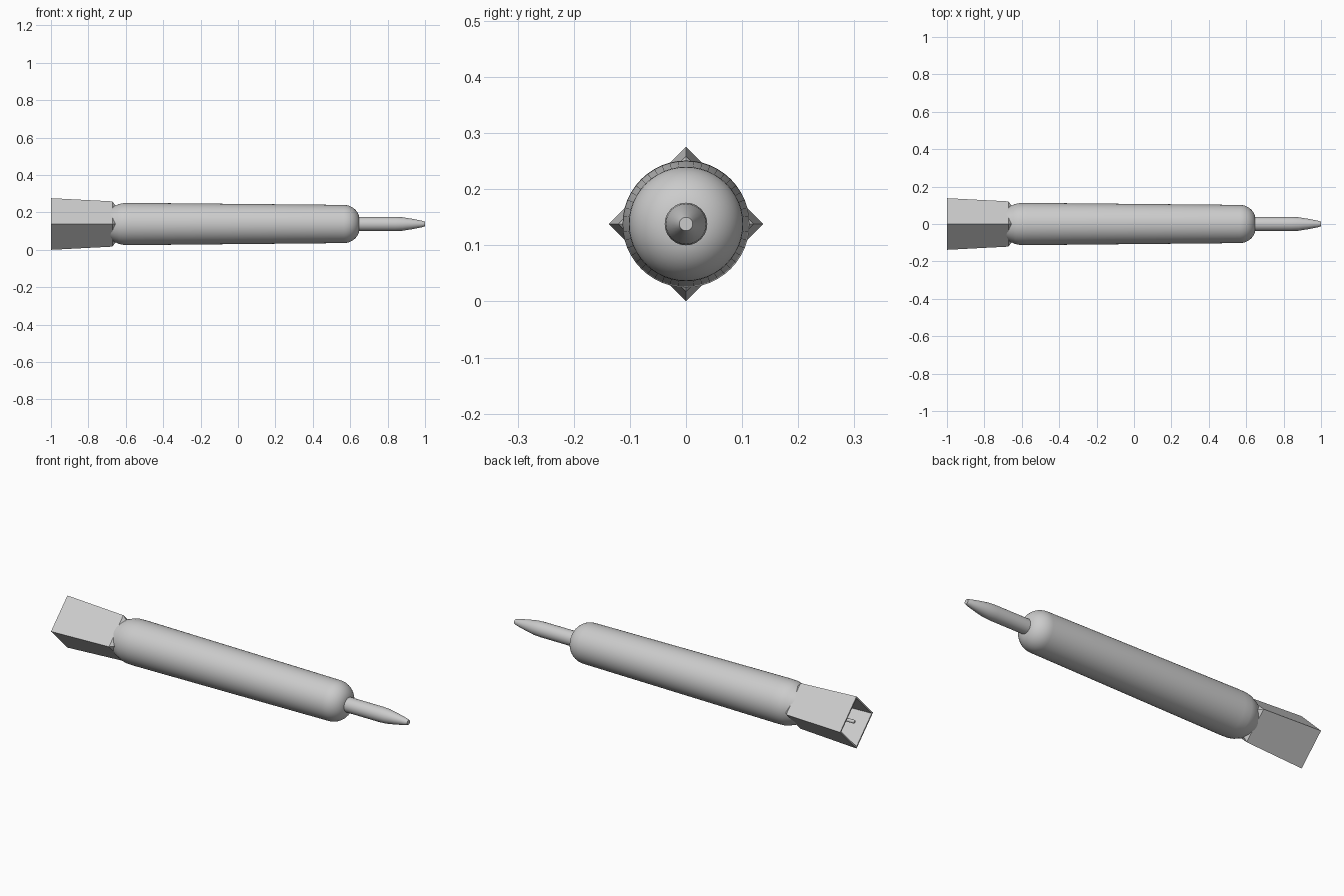
import bpy, bmesh, math
from mathutils import Vector

if "Cube" in bpy.data.objects:
    bpy.data.objects.remove(bpy.data.objects["Cube"])

AXIS_Z = 0.138

grey = bpy.data.materials.new("light grey")
grey.use_nodes = True
colour = (0.6, 0.6, 0.6, 1)
grey.diffuse_color = colour
grey.node_tree.nodes["Principled BSDF"].inputs["Base Color"].default_value = colour


def lathe(name, profile, sides, smooth=True):
    """Loft rings of (x, radius) along the long axis; radius 0 closes to a point."""
    bm = bmesh.new()
    rings = []
    for x, r in profile:
        if r == 0:
            rings.append([bm.verts.new((x, 0, AXIS_Z))])
            continue
        rings.append([bm.verts.new((x, r * math.cos(a), AXIS_Z + r * math.sin(a)))
                      for a in (2 * math.pi * i / sides for i in range(sides))])
    for a, b in zip(rings, rings[1:]):
        for i in range(sides):
            j = (i + 1) % sides
            corners = [a[i % len(a)], a[j % len(a)], b[j % len(b)], b[i % len(b)]]
            bm.faces.new(list(dict.fromkeys(corners)))
    bmesh.ops.recalc_face_normals(bm, faces=bm.faces)
    mesh = bpy.data.meshes.new(name)
    bm.to_mesh(mesh)
    bm.free()
    mesh.materials.append(grey)
    obj = bpy.data.objects.new(name, mesh)
    bpy.context.collection.objects.link(obj)
    if smooth:
        bpy.ops.object.select_all(action='DESELECT')
        obj.select_set(True)
        bpy.context.view_layer.objects.active = obj
        bpy.ops.object.shade_smooth_by_angle(angle=math.radians(35))
    return obj


# Main casing: tapered tube with a rounded front shoulder and a narrow neck at the rear
shoulder = [(0.565 + 0.085 * math.sin(t), 0.022 + 0.08 * math.cos(t))
            for t in (math.pi / 2 * i / 10 for i in range(11))]
lathe("casing", [(-0.69, 0), (-0.69, 0.082), (-0.66, 0.097), (-0.645, 0.102),
                 (-0.635, 0.107), (-0.61, 0.112), (-0.57, 0.113)]
      + shoulder + [(0.65, 0)], 48)

# Nose probe with a tapered, blunt tip
lathe("nose_probe", [(0.63, 0), (0.63, 0.038), (0.84, 0.038), (0.88, 0.036),
                     (0.93, 0.028), (0.985, 0.017), (1.0, 0.012), (1.0, 0)], 24)

# Hollow square tail sleeve, corners up, down and to the sides
lathe("tail_sleeve", [(-0.655, 0.1), (-0.672, 0.121), (-1.0, 0.138),
                      (-1.0, 0.127), (-0.68, 0.11), (-0.68, 0)], 4, smooth=False)

# Thin pin inside the tail
lathe("tail_pin", [(-0.67, 0.009), (-0.985, 0.009), (-0.99, 0.006), (-0.99, 0)], 12)
